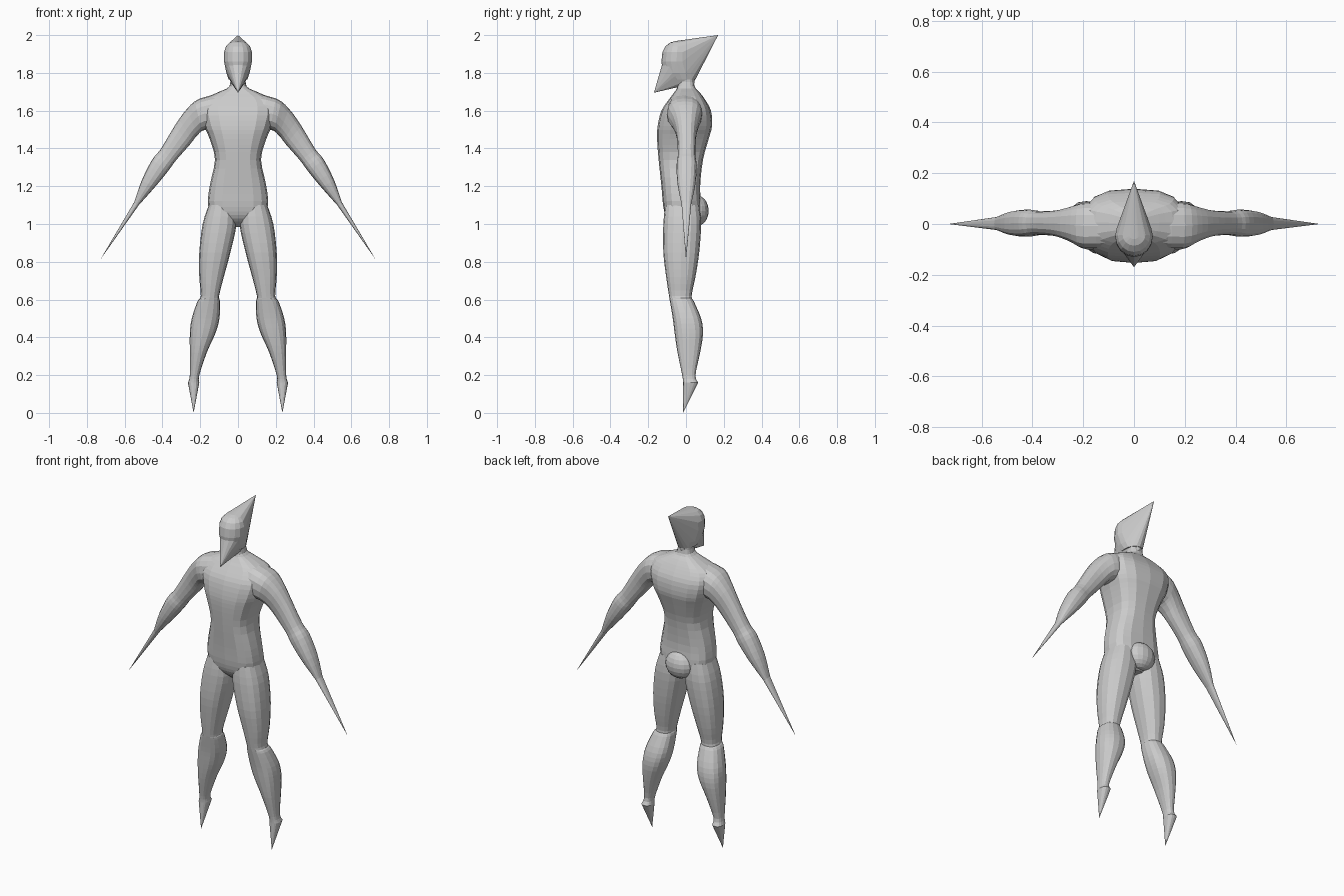
import bpy, bmesh, math
from mathutils import Vector

if "Cube" in bpy.data.objects:
    bpy.data.objects.remove(bpy.data.objects["Cube"])

grey = bpy.data.materials.new("light_grey")
grey.diffuse_color = (0.6, 0.6, 0.6, 1)
grey.use_nodes = True
grey.node_tree.nodes["Principled BSDF"].inputs["Base Color"].default_value = grey.diffuse_color
SIDES = 16
STEPS = 3


def finish(bm, name):
    bmesh.ops.recalc_face_normals(bm, faces=bm.faces)
    me = bpy.data.meshes.new(name)
    bm.to_mesh(me)
    bm.free()
    me.materials.append(grey)
    ob = bpy.data.objects.new(name, me)
    bpy.context.collection.objects.link(ob)
    return ob


def spline(rows):
    """Smooth in-between sections; returns a denser list of rows."""
    out = []
    for i in range(len(rows) - 1):
        a, b = rows[max(i - 1, 0)], rows[i]
        c, d = rows[i + 1], rows[min(i + 2, len(rows) - 1)]
        for s in range(STEPS):
            t = s / STEPS
            out.append([0.5 * (2 * q + (r - p) * t + (2 * p - 5 * q + 4 * r - w) * t * t
                               + (3 * q - p - 3 * r + w) * t ** 3)
                        for p, q, r, w in zip(a, b, c, d)])
    return out + [list(rows[-1])]


def limb(name, rows, tip=None, power=2.5):
    """Row: outer x, outer z, inner x, inner z, front y, back y."""
    bm = bmesh.new()
    rings = []
    for ox, oz, ix, iz, yf, yb in spline(rows):
        ring = []
        for k in range(SIDES):
            a = 2 * math.pi * k / SIDES
            c, s = math.cos(a), math.sin(a)
            u = math.copysign(abs(c) ** (2 / power), c)
            v = math.copysign(abs(s) ** (2 / power), s)
            ring.append(bm.verts.new(((ox + ix) / 2 + u * (ox - ix) / 2,
                                      (yf + yb) / 2 + v * (yb - yf) / 2,
                                      (oz + iz) / 2 + u * (oz - iz) / 2)))
        rings.append(ring)
    for r0, r1 in zip(rings, rings[1:]):
        for k in range(SIDES):
            j = (k + 1) % SIDES
            bm.faces.new((r0[k], r0[j], r1[j], r1[k]))
    bm.faces.new(rings[0])
    if tip:
        p = bm.verts.new(tip)
        for k in range(SIDES):
            bm.faces.new((rings[-1][k], rings[-1][(k + 1) % SIDES], p))
    else:
        bm.faces.new(rings[-1])
    return finish(bm, name)


def mirrored(ob, name):
    bm = bmesh.new()
    bm.from_mesh(ob.data)
    for v in bm.verts:
        v.co.x *= -1
    return finish(bm, name)


def hull(name, points):
    bm = bmesh.new()
    for p in points:
        bm.verts.new(p)
    res = bmesh.ops.convex_hull(bm, input=bm.verts)
    loose = [g for g in res["geom_interior"] if isinstance(g, bmesh.types.BMVert)]
    bmesh.ops.delete(bm, geom=loose, context="VERTS")
    return finish(bm, name)


# torso with neck: z, half width, front y, back y
torso_rows = [(0.985, .03, -.05, .05), (1.03, .10, -.10, .075), (1.09, .157, -.12, .08),
              (1.2, .15, -.13, .075), (1.34, .122, -.145, .09), (1.45, .15, -.153, .12),
              (1.52, .18, -.15, .138), (1.6, .20, -.13, .132), (1.66, .18, -.09, .10),
              (1.70, .10, -.06, .07), (1.73, .045, -.045, .045), (1.80, .042, -.045, .04)]
body = limb("body", [(w, z, -w, z, f, b) for z, w, f, b in torso_rows], power=2.9)

# arm with pointed hand
arm = limb("right_arm", [(.05, 1.70, .05, 1.50, -.09, .08), (.20, 1.665, .17, 1.50, -.10, .085),
                         (.27, 1.61, .215, 1.47, -.072, .07), (.335, 1.52, .255, 1.42, -.05, .055),
                         (.41, 1.395, .33, 1.335, -.043, .05), (.455, 1.34, .37, 1.28, -.05, .057),
                         (.51, 1.23, .44, 1.195, -.045, .05), (.55, 1.115, .525, 1.10, -.024, .028)],
           tip=(.73, 0, .81))

# leg with pointed foot: z, inner x, outer x, front y, back y
leg_rows = [(1.10, .02, .155, -.11, .07), (1.0, .008, .187, -.12, .08), (.85, .04, .205, -.12, .07),
            (.72, .075, .205, -.105, .05), (.62, .10, .197, -.09, .03), (.59, .095, .215, -.085, .042),
            (.5, .098, .245, -.07, .08), (.42, .12, .255, -.06, .09), (.32, .165, .255, -.045, .075),
            (.2, .205, .255, -.02, .05), (.16, .205, .265, -.015, .065)]
leg = limb("right_leg", [(o, z, i, z, f, b) for z, i, o, f, b in leg_rows], tip=(.235, -.015, 0))

# seat bulge at the base of the back
bm = bmesh.new()
bmesh.ops.create_uvsphere(bm, u_segments=16, v_segments=10, radius=1)
for v in bm.verts:
    v.co = Vector((v.co.x * .085, .06 + v.co.y * .06, 1.07 + v.co.z * .08))
seat = finish(bm, "seat_bulge")

# merge the limbs into one skin
parts = [arm, mirrored(arm, "left_arm"), leg, mirrored(leg, "left_leg"), seat]
bpy.context.view_layer.objects.active = body
for part in parts:
    mod = body.modifiers.new("join", "BOOLEAN")
    mod.operation = "UNION"
    mod.solver = "EXACT"
    mod.object = part
    bpy.ops.object.modifier_apply(modifier=mod.name)
    bpy.data.objects.remove(part)

# head: rounded face swept back to a raised point
dome = []
for z, w, f, b in [(1.765, .05, -.09, .05), (1.80, .062, -.122, .05), (1.86, .074, -.13, .03),
                   (1.91, .074, -.125, .03), (1.94, .064, -.11, .02), (1.96, .045, -.085, 0),
                   (1.968, .02, -.06, -.02)]:
    for k in range(SIDES):
        a = 2 * math.pi * k / SIDES
        dome.append((w * math.cos(a), (f + b) / 2 + (b - f) / 2 * math.sin(a), z))
hull("head", dome + [(0, .17, 2.0)])

# pointed chin
chin = [(0, -.17, 1.695)]
for z, w, f, b in [(1.745, .035, -.10, .045), (1.80, .062, -.122, .05), (1.85, .07, -.125, .03)]:
    for k in range(SIDES):
        a = 2 * math.pi * k / SIDES
        chin.append((w * math.cos(a), (f + b) / 2 + (b - f) / 2 * math.sin(a), z))
hull("chin", chin)
